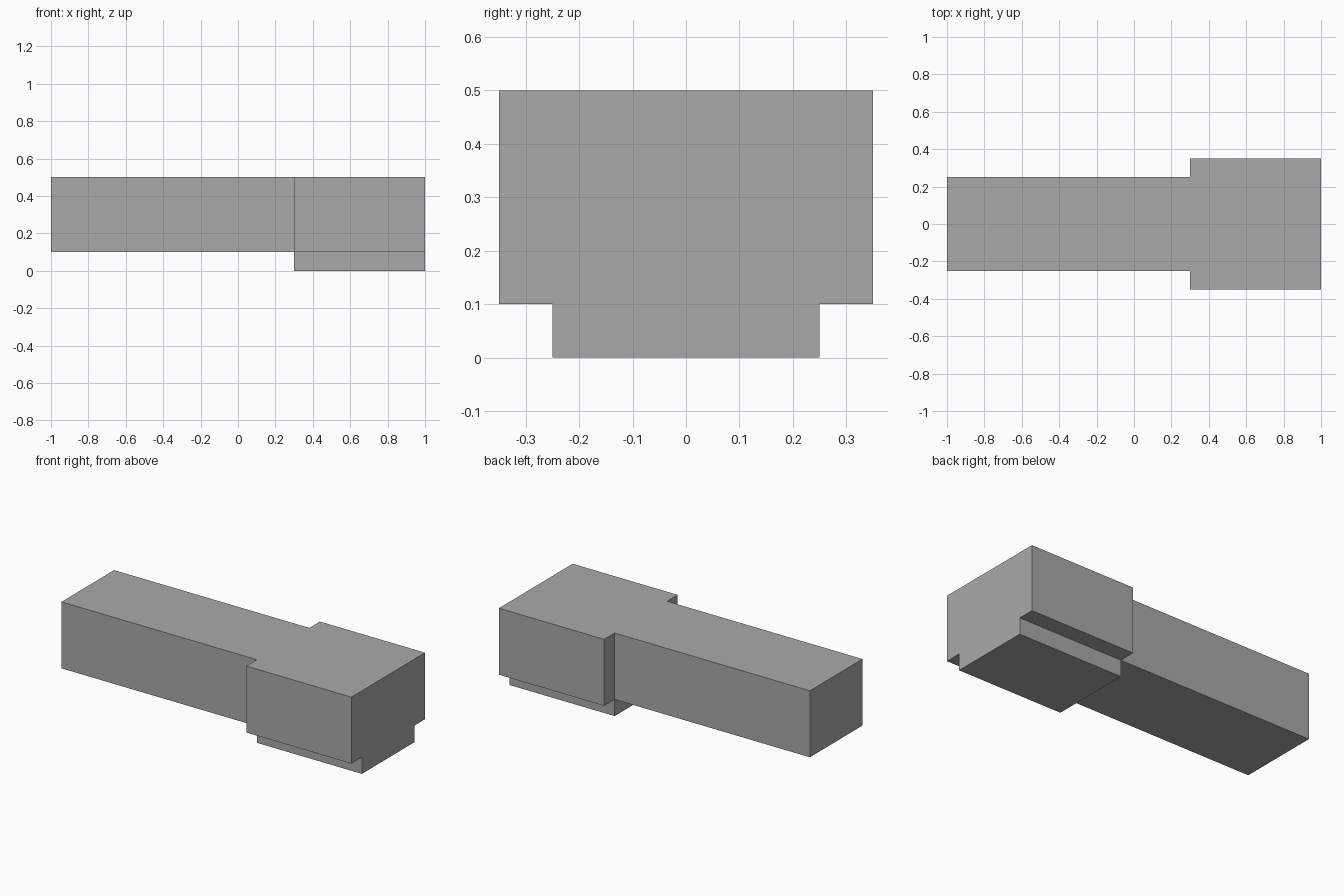
import bpy
import bmesh
import math

cube = bpy.data.objects.get("Cube")
if cube:
    bpy.data.objects.remove(cube, do_unlink=True)

# Main dimensions
LEFT, STEP, RIGHT = -1.0, 0.3, 1.0
INNER, OUTER = 0.25, 0.35
TOP, UNDERSIDE = 0.5, 0.1

# Single plain grey material
grey = bpy.data.materials.new("plain grey")
grey.use_nodes = True
colour = (0.4, 0.4, 0.4, 1.0)
grey.diffuse_color = colour
grey.node_tree.nodes["Principled BSDF"].inputs["Base Color"].default_value = colour

bm = bmesh.new()


def plan_face(x0, x1, y0, y1):
    """Add one rectangle of the plan at the top level."""
    corners = ((x0, y0), (x1, y0), (x1, y1), (x0, y1))
    return bm.faces.new([bm.verts.new((x, y, TOP)) for x, y in corners])


def extrude_down(faces, depth):
    """Extrude faces straight down and return the new lower faces."""
    geom = bmesh.ops.extrude_face_region(bm, geom=faces)["geom"]
    verts = [g for g in geom if isinstance(g, bmesh.types.BMVert)]
    bmesh.ops.translate(bm, verts=verts, vec=(0, 0, -depth))
    return [g for g in geom if isinstance(g, bmesh.types.BMFace)]


# Plan: narrow arm, head centre and the two head sides
plan_face(LEFT, STEP, -INNER, INNER)
plan_face(STEP, RIGHT, -INNER, INNER)
plan_face(STEP, RIGHT, INNER, OUTER)
plan_face(STEP, RIGHT, -OUTER, -INNER)
bmesh.ops.remove_doubles(bm, verts=bm.verts[:], dist=0.001)

# Arm and head in one body
lower = extrude_down(bm.faces[:], TOP - UNDERSIDE)

# Keel below the middle of the head
keel = [f for f in lower
        if f.calc_center_median().x > STEP and abs(f.calc_center_median().y) < INNER]
extrude_down(keel, UNDERSIDE)

# Merge coplanar faces and face everything outward
bmesh.ops.recalc_face_normals(bm, faces=bm.faces[:])
bmesh.ops.dissolve_limit(bm, angle_limit=math.radians(1),
                         verts=bm.verts[:], edges=bm.edges[:])

mesh = bpy.data.meshes.new("stepped_block")
bm.to_mesh(mesh)
bm.free()
mesh.materials.append(grey)
block = bpy.data.objects.new("stepped_block", mesh)
bpy.context.collection.objects.link(block)
